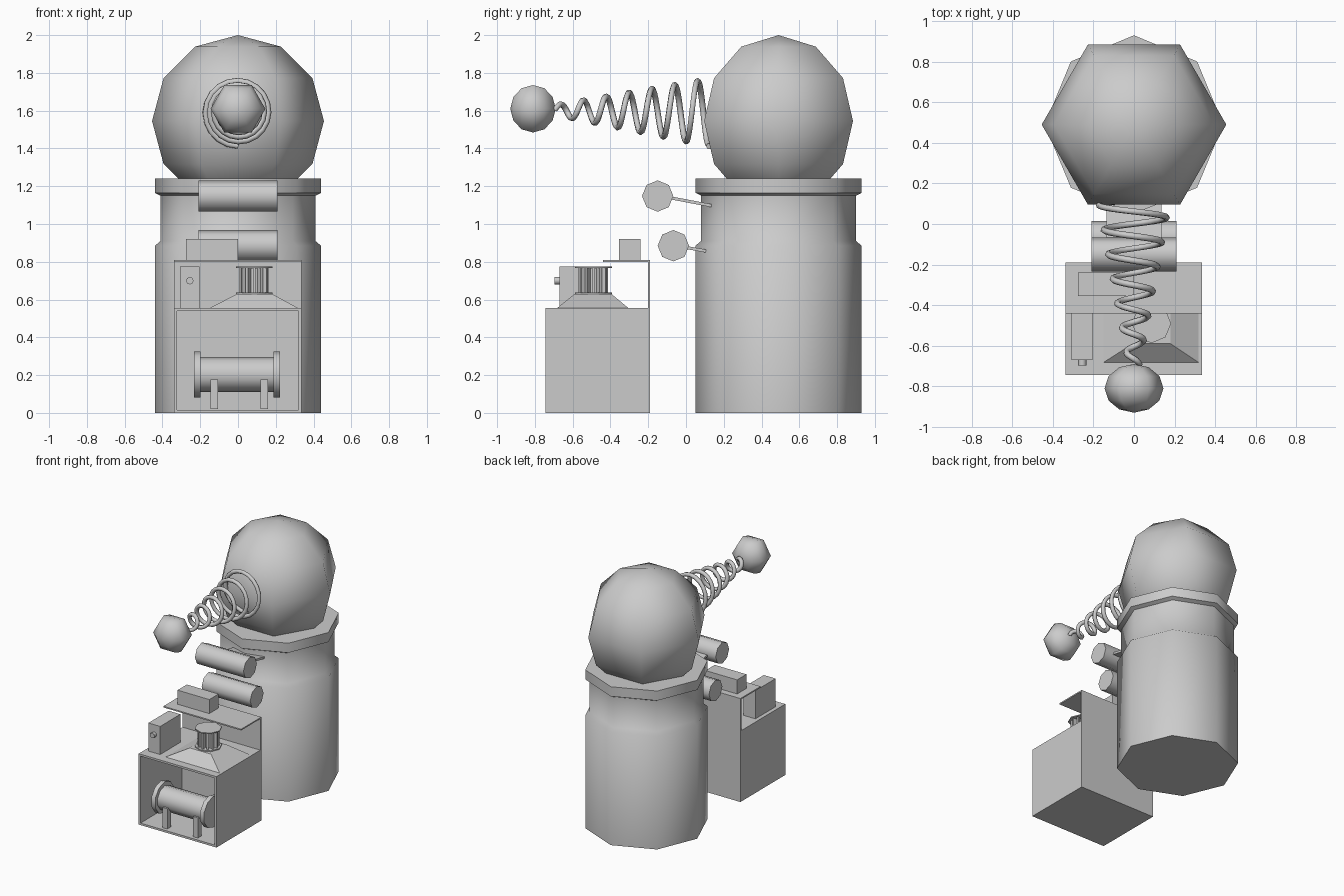
import bpy, bmesh
from math import sin, cos, pi, radians, atan2, hypot
from mathutils import Vector

if "Cube" in bpy.data.objects:
    bpy.data.objects.remove(bpy.data.objects["Cube"])


def finish(name, bm, loc=(0, 0, 0), rot=(0, 0, 0), smooth=None):
    bmesh.ops.recalc_face_normals(bm, faces=bm.faces)
    me = bpy.data.meshes.new(name)
    bm.to_mesh(me)
    bm.free()
    ob = bpy.data.objects.new(name, me)
    bpy.context.collection.objects.link(ob)
    ob.location, ob.rotation_euler = loc, rot
    if smooth:
        bpy.ops.object.select_all(action='DESELECT')
        ob.select_set(True)
        bpy.context.view_layer.objects.active = ob
        bpy.ops.object.shade_smooth_by_angle(angle=radians(smooth))
    return ob


def lathe(name, profile, n, loc, rot=(0, 0, 0), smooth=50):
    """Turn (radius, height) points around local z; first and last radius 0 close it."""
    bm = bmesh.new()
    rings = [[bm.verts.new((r * cos(2 * pi * i / n), r * sin(2 * pi * i / n), z))
              for i in range(n)] for r, z in profile]
    for a, b in zip(rings, rings[1:]):
        for i in range(n):
            j = (i + 1) % n
            bm.faces.new((a[i], a[j], b[j], b[i]))
    bmesh.ops.remove_doubles(bm, verts=bm.verts, dist=1e-5)
    return finish(name, bm, loc, rot, smooth)


def cylinder(name, r, length, n, loc, rot=(0, 0, 0)):
    h = length / 2
    return lathe(name, [(0, -h), (r, -h), (r, h), (0, h)], n, loc, rot)


def ball(name, r, h, loc, rot=(0, 0, 0)):
    prof = [(r * sin(pi * k / 6), -h * cos(pi * k / 6)) for k in range(7)]
    return lathe(name, prof, 6, loc, rot, 180)


def box_mesh(x, y, z):
    bm = bmesh.new()
    bmesh.ops.create_cube(bm, size=1)
    for v in bm.verts:
        v.co = [(a + b) / 2 + c * (b - a) for (a, b), c in zip((x, y, z), v.co)]
    return bm


def box(name, x, y, z):
    return finish(name, box_mesh(x, y, z))


ALONG_X, ALONG_Y = (0, pi / 2, 0), (pi / 2, 0, 0)

# Octagonal stepped body with rim
lathe("body", [(0, 0), (.44, 0), (.44, .885), (.41, .91), (.41, 1.15), (.44, 1.165),
               (.44, 1.24), (0, 1.24)], 8, (0, .49, 0))

# Head and the ball at the end of the spring
ball("head", .455, .455, (0, .49, 1.545))
ball("spring_tip", .145, .12, (0, -.81, 1.61), ALONG_Y)

# Tapering coil spring
curve = bpy.data.curves.new("spring", 'CURVE')
curve.dimensions = '3D'
curve.bevel_depth, curve.bevel_resolution = .016, 1
curve.use_fill_caps = True
turns, steps = 6.75, 20
count = int(turns * steps) + 1
sp = curve.splines.new('POLY')
sp.points.add(count - 1)
for i, p in enumerate(sp.points):
    t = i / steps
    y = .122 - .121 * t
    r = .178 - .187 * (.122 - y)
    p.co = (-r * sin(2 * pi * t), y, 1.59 - r * cos(2 * pi * t) + .002 * t, 1)
sp.use_smooth = True
bpy.context.collection.objects.link(bpy.data.objects.new("spring", curve))

# Two front rollers, each on a thin sloping plate
for label, (ry, rz), (ey, ez) in (("upper", (-.15, 1.148), (.135, 1.097)),
                                  ("lower", (-.067, .885), (.105, .857))):
    cylinder(label + "_roller", .083, .42, 8, (0, ry, rz), ALONG_X)
    sy, sz = ry + .06, rz - .008
    dy, dz = ey - sy, ez - sz
    length = hypot(dy, dz)
    arm = box(label + "_roller_plate", (-.135, .135), (0, length), (-.008, .008))
    arm.location, arm.rotation_euler = (0, sy, sz), (atan2(dz, dy), 0, 0)

# Machine cabinet, hollow at the front
bm = box_mesh((-.338, .335), (-.745, -.19), (0, .555))
bm.normal_update()
front = min(bm.faces, key=lambda f: f.calc_center_median().y)
bmesh.ops.inset_region(bm, faces=[front], thickness=.022)
inner = bmesh.ops.extrude_discrete_faces(bm, faces=[front])["faces"][0]
bmesh.ops.translate(bm, verts=inner.verts, vec=Vector((0, .515, 0)))
finish("cabinet", bm)

# Reel with end flanges and two supports inside the cabinet
cylinder("reel", .092, .42, 10, (-.005, -.622, .203), ALONG_X)
for side, x in (("left", -.216), ("right", .206)):
    cylinder(side + "_reel_flange", .122, .034, 10, (x, -.622, .203), ALONG_X)
for side, x in (("left", -.125), ("right", .14)):
    box(side + "_reel_support", (x - .02, x + .02), (-.725, -.68), (.02, .178))

# Hood on the cabinet: a tapered block
bm = box_mesh((-.15, .318), (-.682, -.305), (.555, .63))
for v in bm.verts:
    if v.co.z > .6:
        v.co.x = .18 if v.co.x > .1 else -.005
        v.co.y = -.395 if v.co.y > -.5 else -.59
finish("hood", bm)

# Ribbed vent on the hood
cx, cy = .086, -.49
cylinder("vent_core", .05, .13, 8, (cx, cy, .70))
cylinder("vent_base", .097, .008, 8, (cx, cy, .634))
cylinder("vent_cap", .097, .008, 8, (cx, cy, .772))
for i in range(12):
    a = 2 * pi * i / 12
    rib = box("vent_rib", (.04, .078), (-.007, .007), (.63, .77))
    rib.location, rib.rotation_euler = (cx, cy, 0), (0, 0, a)

# Control box with knob
box("control_box", (-.307, -.205), (-.67, -.42), (.555, .775))
cylinder("knob", .02, .03, 8, (-.255, -.682, .70), ALONG_Y)

# Back panel, shelf and the block on it
box("back_panel", (-.338, .335), (-.202, -.19), (.555, .81))
box("shelf", (-.338, .335), (-.44, -.19), (.80, .81))
box("shelf_block", (-.275, 0), (-.355, -.24), (.81, .92))
